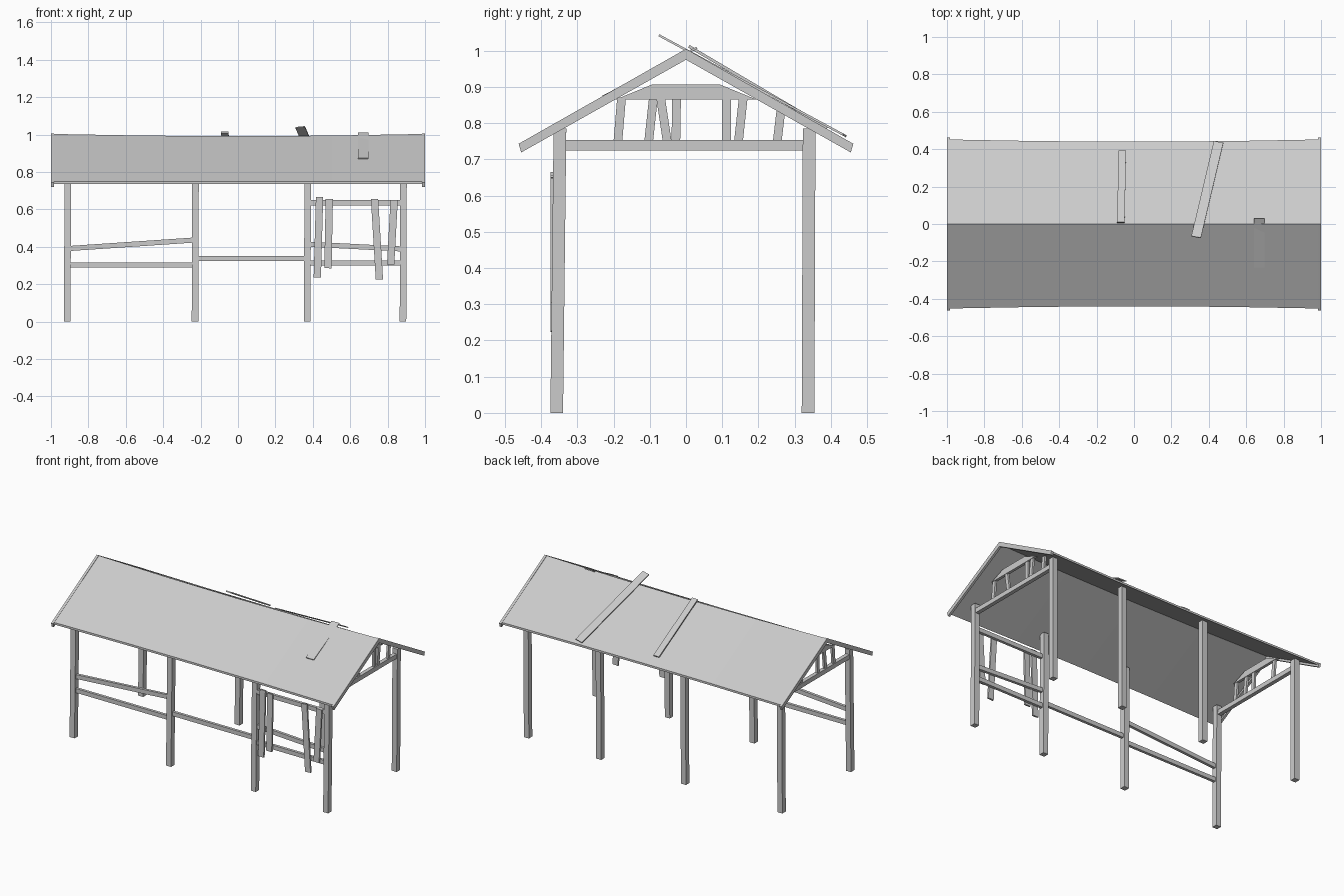
import bpy
import bmesh
from mathutils import Vector, Matrix

if "Cube" in bpy.data.objects:
    bpy.data.objects.remove(bpy.data.objects["Cube"])

wood = bpy.data.materials.new("weathered_grey")
wood.use_nodes = True
GREY = (0.6, 0.6, 0.6, 1)
wood.diffuse_color = GREY
wood.node_tree.nodes["Principled BSDF"].inputs["Base Color"].default_value = GREY


def finish(name, bm):
    bmesh.ops.recalc_face_normals(bm, faces=bm.faces)
    mesh = bpy.data.meshes.new(name)
    bm.to_mesh(mesh)
    bm.free()
    mesh.materials.append(wood)
    obj = bpy.data.objects.new(name, mesh)
    bpy.context.collection.objects.link(obj)
    return obj


def board(name, start, end, side, width, depth):
    """Straight board; width runs along the side direction."""
    a, b = Vector(start), Vector(end)
    z = (b - a).normalized()
    x = Vector(side)
    x = (x - z * x.dot(z)).normalized()
    y = z.cross(x)
    bm = bmesh.new()
    bmesh.ops.create_cube(bm, size=1)
    bmesh.ops.scale(bm, vec=(width, depth, (b - a).length), verts=bm.verts)
    frame = Matrix((x, y, z)).transposed().to_4x4()
    bm.transform(Matrix.Translation((a + b) / 2) @ frame)
    return finish(name, bm)


def prism(name, profile, xs):
    """Closed y-z profile swept along x; profile(x) gives its points."""
    bm = bmesh.new()
    rings = [[bm.verts.new((x, y, z)) for y, z in profile(x)] for x in xs]
    n = len(rings[0])
    for r, s in zip(rings, rings[1:]):
        for i in range(n):
            j = (i + 1) % n
            bm.faces.new((r[i], r[j], s[j], s[i]))
    bm.faces.new(rings[0])
    bm.faces.new(rings[-1])
    return finish(name, bm)


# Posts, front row leaning slightly inward
POSTS = (-0.913, -0.23, 0.37, 0.882)
for i, x in enumerate(POSTS):
    board(f"front_post_{i}", (x, -0.357, 0), (x + 0.003, -0.348, 0.785), (1, 0, 0), 0.035, 0.035)
    board(f"back_post_{i}", (x, 0.337, 0), (x + 0.003, 0.34, 0.785), (1, 0, 0), 0.035, 0.035)

# Sagging roof sheet, thin gable profile
SLOPE = 0.565


def sheet(x):
    sag = 0.012 * (1 - x * x)
    e = 0.452 - sag
    top, t = 1.003 - sag, 0.013
    eave = 1.003 - SLOPE * 0.452
    return [(-e, eave), (0, top), (e, eave), (e, eave - t), (0, top - t), (-e, eave - t)]


prism("roof", sheet, (-0.995, -0.5, 0, 0.5, 0.995))


# Rake trim closing the two roof ends
def rake(x):
    return [(-0.462, 0.743), (0, 1.005), (0.462, 0.743),
            (0.455, 0.719), (0, 0.975), (-0.455, 0.719)]


for side, x in (("right", -1), ("left", 1)):
    prism(f"{side}_rake_trim", rake, (x, x * 0.985))


# Gable frames: tie beam, collar and uneven slats
def collar(x):
    return [(-0.195, 0.865), (0.195, 0.865), (0.095, 0.906), (-0.095, 0.906)]


SLATS = {
    "left": ((-0.188, -0.178), (-0.052, -0.07), (0.112, 0.112), (0.145, 0.158), (0.252, 0.262)),
    "right": ((-0.188, -0.178), (-0.103, -0.09), (-0.028, -0.026), (0.145, 0.158)),
}
for side, x in (("left", 0.885), ("right", -0.912)):
    board(f"{side}_tie_beam", (x, -0.335, 0.739), (x, 0.325, 0.739), (0, 0, 1), 0.029, 0.025)
    prism(f"{side}_collar", collar, (x - 0.009, x + 0.009))
    for i, (low, high) in enumerate(SLATS[side]):
        top = 0.835 if low > 0.2 else 0.87
        board(f"{side}_slat_{i}", (x, low, 0.75), (x, high, top), (0, 1, 0), 0.024, 0.013)

# Front fence rails: x and z of both ends
RAILS = (
    (-0.91, 0.302, -0.23, 0.302), (-0.91, 0.39, -0.23, 0.436),
    (-0.23, 0.336, 0.37, 0.336), (0.37, 0.312, 0.88, 0.312),
    (0.37, 0.414, 0.88, 0.388), (0.37, 0.635, 0.88, 0.635),
)
for i, (x0, z0, x1, z1) in enumerate(RAILS):
    board(f"fence_rail_{i}", (x0, -0.354, z0), (x1, -0.354, z1), (0, 0, 1), 0.027, 0.018)

# Crooked fence planks
PLANKS = (
    (0.424, 0.235, 0.436, 0.665), (0.481, 0.285, 0.488, 0.655),
    (0.756, 0.225, 0.73, 0.655), (0.816, 0.305, 0.835, 0.65),
)
for i, (x0, z0, x1, z1) in enumerate(PLANKS):
    board(f"fence_plank_{i}", (x0, -0.369, z0), (x1, -0.369, z1), (1, 0, 0), 0.039, 0.011)

# Loose boards lying on the roof
board("loose_board_short", (-0.07, 0.008, 1.012), (-0.063, 0.39, 0.787), (1, 0, 0), 0.04, 0.008)
board("loose_board_long", (0.332, -0.07, 1.04), (0.452, 0.438, 0.766), (1, 0, 0), 0.052, 0.006)
board("loose_board_front", (0.67, 0.03, 1.008), (0.67, -0.23, 0.873), (1, 0, 0), 0.056, 0.006)
